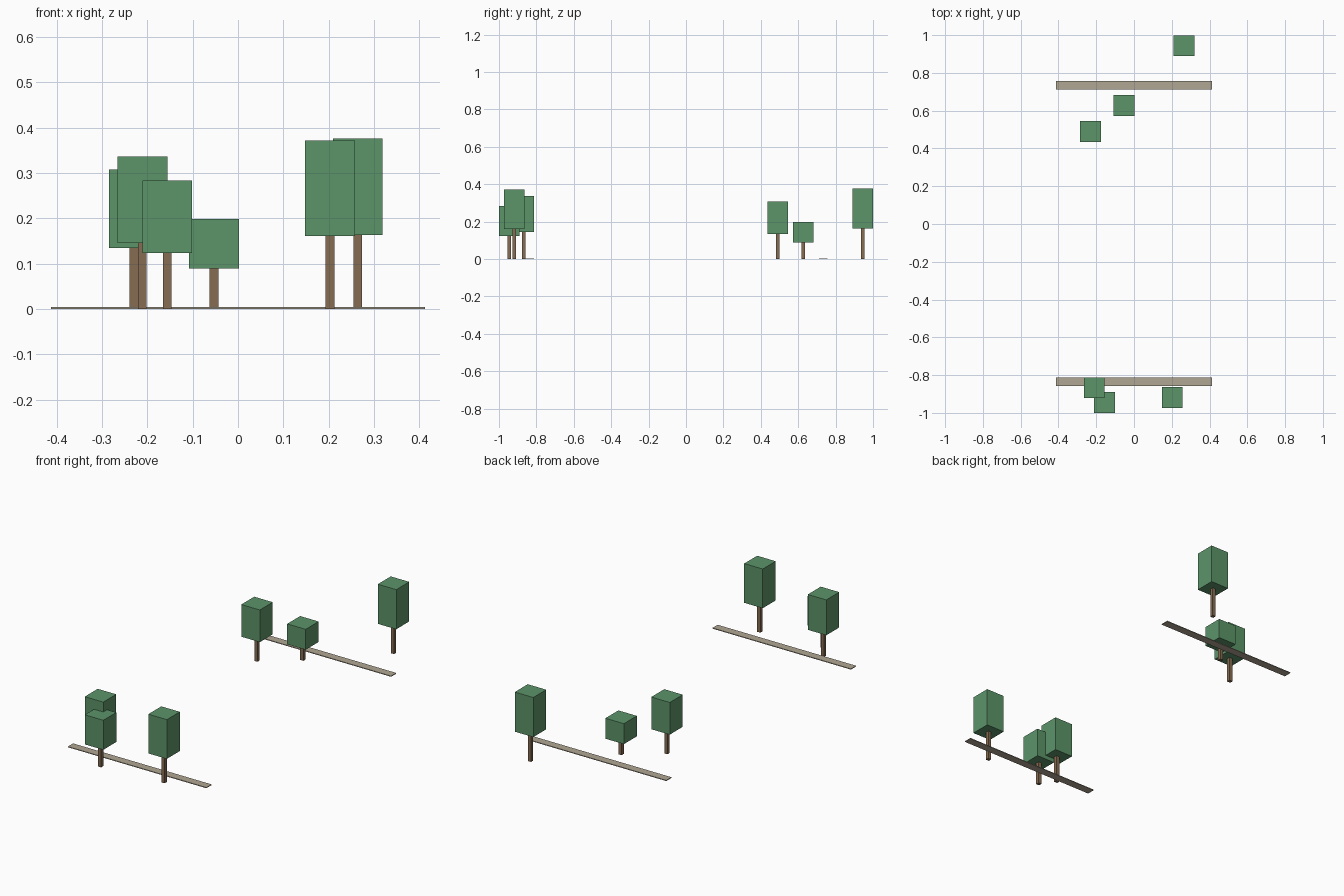
import bpy

if "Cube" in bpy.data.objects:
    bpy.data.objects.remove(bpy.data.objects["Cube"])


def material(name, rgb):
    """Flat colour from sRGB 0-255 values, stored as linear."""
    mat = bpy.data.materials.new(name)
    mat.diffuse_color = [((c / 255 + 0.055) / 1.055) ** 2.4 for c in rgb] + [1.0]
    mat.use_nodes = True
    mat.node_tree.nodes["Principled BSDF"].inputs["Base Color"].default_value = mat.diffuse_color
    return mat


def box(name, x, y, z0, z1, width, depth, mat):
    """Flat-sided block spanning z0 to z1, centred on x, y."""
    bpy.ops.mesh.primitive_cube_add(size=1, location=(x, y, (z0 + z1) / 2))
    obj = bpy.context.object
    obj.name = name
    obj.scale = (width, depth, z1 - z0)
    bpy.ops.object.transform_apply(location=False, rotation=False, scale=True)
    obj.data.materials.append(mat)
    return obj


leaf = material("leaf green", (92, 148, 105))
bark = material("bark brown", (134, 108, 82))
gravel = material("path beige", (176, 166, 146))

# Two thin path strips
for name, y in (("front_path", -0.835), ("back_path", 0.734)):
    box(name, 0, y, 0, 0.004, 0.824, 0.044, gravel)

# Trees: x, y, bottom and top of the crown
TREES = [
    (0.264, 0.944, 0.163, 0.376),
    (-0.23, 0.49, 0.135, 0.308),
    (-0.053, 0.627, 0.089, 0.199),
    (-0.211, -0.867, 0.146, 0.336),
    (-0.156, -0.945, 0.124, 0.283),
    (0.203, -0.918, 0.161, 0.372),
]
for i, (x, y, low, high) in enumerate(TREES, 1):
    box(f"trunk_{i}", x, y, 0, low, 0.019, 0.019, bark)
    box(f"crown_{i}", x, y, low, high, 0.11, 0.11, leaf)
